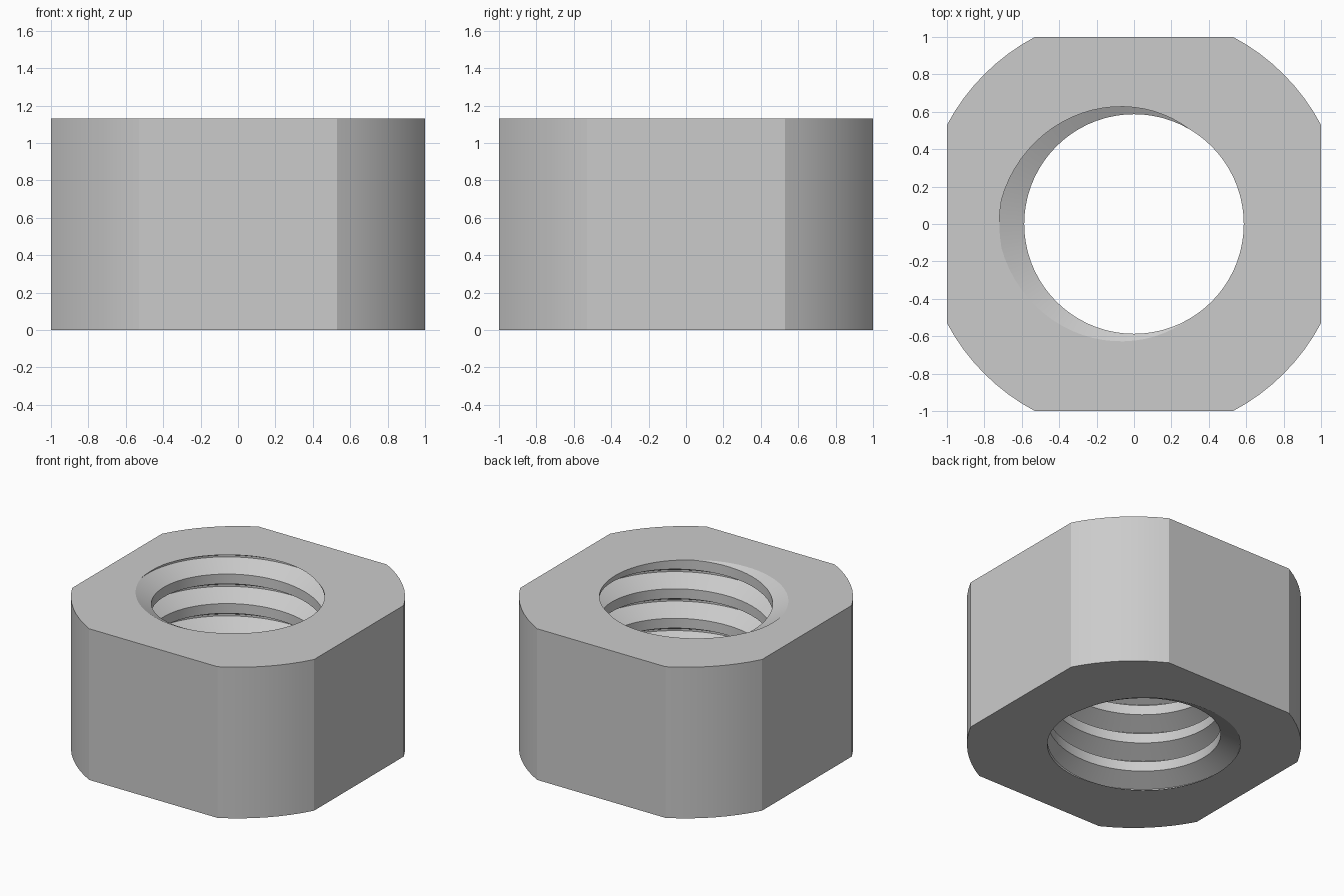
import bpy, bmesh
from math import sin, cos, pi, radians, atan, hypot

cube = bpy.data.objects.get("Cube")
if cube:
    bpy.data.objects.remove(cube)

HEIGHT = 1.13
FLAT = 0.53                      # half length of each flat side
CORNER_R = hypot(1, FLAT)
MINOR_R, MAJOR_R = 0.587, 0.72
PITCH = HEIGHT / 5.125
STEPS = 72                       # thread segments per turn
ARC_STEPS = 8

bm = bmesh.new()

# Internal thread: a right-handed helical sweep of one groove profile
profile = [(-PITCH / 3, MINOR_R), (-0.03 * PITCH, MAJOR_R), (0.03 * PITCH, MAJOR_R),
           (PITCH / 3, MINOR_R), (2 * PITCH / 3, MINOR_R)]
previous = None
for i in range(-7 * STEPS, 2 * STEPS + 1):
    turn = i / STEPS
    a = 2 * pi * turn + pi
    row = [bm.verts.new((r * cos(a), r * sin(a), HEIGHT + PITCH * turn + dz))
           for dz, r in profile]
    if previous:
        for k in range(len(row) - 1):
            bm.faces.new((previous[k], row[k], row[k + 1], previous[k + 1]))
    previous = row
bmesh.ops.remove_doubles(bm, verts=bm.verts[:], dist=1e-5)

# Trim the thread flush with both end faces
for z, side in ((HEIGHT, 1), (0, -1)):
    bmesh.ops.bisect_plane(bm, geom=bm.verts[:] + bm.edges[:] + bm.faces[:], dist=1e-6,
                           plane_co=(0, 0, z), plane_no=(0, 0, side), clear_outer=True)

# Outer wall: four flats joined by rounded corners
start = atan(FLAT)
outline = []
for q in range(4):
    for k in range(ARC_STEPS + 1):
        a = q * pi / 2 + start + (pi / 2 - 2 * start) * k / ARC_STEPS
        outline.append((CORNER_R * cos(a), CORNER_R * sin(a)))
low, high = [[bm.verts.new((x, y, z)) for x, y in outline] for z in (0, HEIGHT)]
for k in range(len(outline)):
    n = (k + 1) % len(outline)
    bm.faces.new((low[k], low[n], high[n], high[k]))

# End faces between the outline and the threaded hole
for z in (0, HEIGHT):
    rim = [e for e in bm.edges if e.is_boundary and all(abs(v.co.z - z) < 1e-4 for v in e.verts)]
    bmesh.ops.triangle_fill(bm, edges=rim, use_beauty=True, normal=(0, 0, 1 if z else -1))
bmesh.ops.recalc_face_normals(bm, faces=bm.faces[:])

mesh = bpy.data.meshes.new("threaded_nut")
bm.to_mesh(mesh)
bm.free()
nut = bpy.data.objects.new("threaded_nut", mesh)
bpy.context.collection.objects.link(nut)

# Plain grey metal
grey = bpy.data.materials.new("grey_metal")
grey.use_nodes = True
colour = (0.6, 0.6, 0.6, 1)
grey.diffuse_color = colour
grey.node_tree.nodes["Principled BSDF"].inputs["Base Color"].default_value = colour
mesh.materials.append(grey)

bpy.context.view_layer.objects.active = nut
nut.select_set(True)
bpy.ops.object.shade_smooth_by_angle(angle=radians(20))
